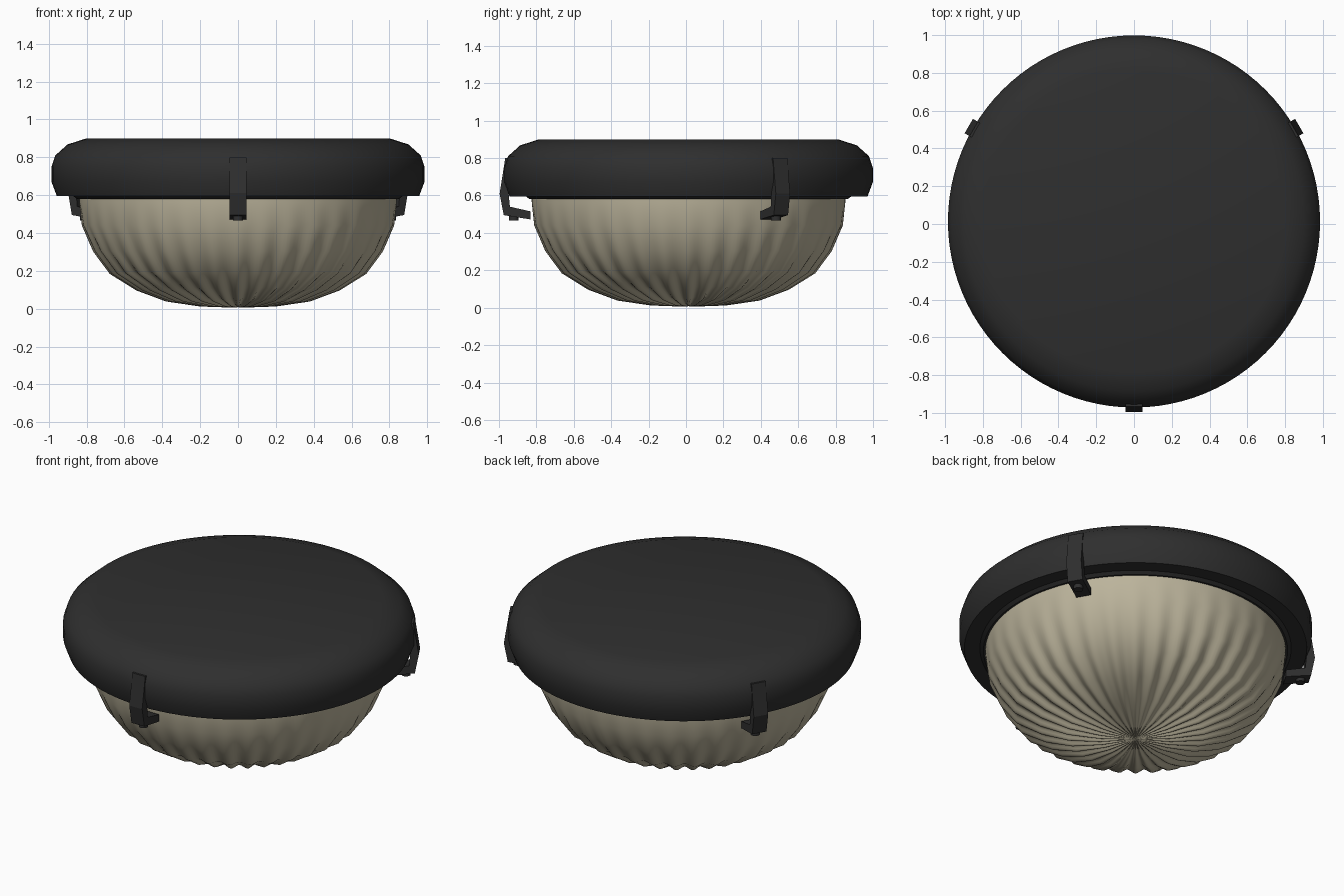
import bpy, bmesh, math
from mathutils import Matrix, Vector

if "Cube" in bpy.data.objects:
    bpy.data.objects.remove(bpy.data.objects["Cube"])

CY = 0.0135  # centre of the round parts in y


def material(name, col):
    m = bpy.data.materials.new(name)
    m.diffuse_color = (*col, 1)
    m.use_nodes = True
    m.node_tree.nodes["Principled BSDF"].inputs["Base Color"].default_value = m.diffuse_color
    return m


black = material("black metal", (0.028, 0.028, 0.028))
glass = material("cream glass", (0.50, 0.455, 0.33))


def finish(name, bm, mat, angle):
    bmesh.ops.remove_doubles(bm, verts=bm.verts, dist=1e-5)
    bmesh.ops.recalc_face_normals(bm, faces=bm.faces)
    me = bpy.data.meshes.new(name)
    bm.to_mesh(me)
    bm.free()
    ob = bpy.data.objects.new(name, me)
    bpy.context.collection.objects.link(ob)
    me.materials.append(mat)
    bpy.ops.object.select_all(action='DESELECT')
    ob.select_set(True)
    bpy.context.view_layer.objects.active = ob
    if angle:
        bpy.ops.object.shade_smooth_by_angle(angle=math.radians(angle))
    return ob


def lathe(name, profile, mat, n, angle, wave=None):
    """Revolve (radius, z) points; wave(a, r, z) gives an outward offset."""
    bm = bmesh.new()
    rings = []
    for r, z in profile:
        ring = []
        for i in range(n):
            a = 2 * math.pi * i / n
            dr, dz = wave(a, r, z) if wave else (0, 0)
            ring.append(bm.verts.new(((r + dr) * math.cos(a), CY + (r + dr) * math.sin(a), z + dz)))
        rings.append(ring)
    for p, q in zip(rings, rings[1:]):
        for i in range(n):
            j = (i + 1) % n
            bm.faces.new((p[i], p[j], q[j], q[i]))
    for ring, (r, z) in ((rings[0], profile[0]), (rings[-1], profile[-1])):
        bm.faces.new(ring)
    return finish(name, bm, mat, angle)


# Ceiling canopy with a stepped lower rim
lathe("canopy", [(0.80, 0.90), (0.90, 0.868), (0.965, 0.81), (0.985, 0.75), (0.985, 0.67),
                 (0.957, 0.595), (0.87, 0.595), (0.85, 0.58), (0.825, 0.58), (0.825, 0.62)],
      black, 96, 35)

# Fluted glass bowl: flutes fade out at the rim and at the pole
RIBS = 36


def flute(a, r, z):
    fade = min(1, r / 0.35) * max(0, min(1, (0.5 - z) / 0.35))
    d = 0.011 * fade * math.cos(RIBS * a)
    s = min(1, r / 0.84)
    return d * s, -d * math.sqrt(1 - s * s)


lathe("glass_bowl", [(0.84, 0.61), (0.838, 0.56), (0.823, 0.44), (0.76, 0.305), (0.67, 0.19),
                     (0.53, 0.105), (0.375, 0.048), (0.2, 0.018), (0.08, 0.010), (0.01, 0.008)],
      glass, RIBS * 8, 60, flute)

# Three bent clips, each with a small screw end below
CLIP = [(0.945, 0.80), (0.98, 0.80), (1.01, 0.61), (0.988, 0.495), (0.845, 0.472),
        (0.845, 0.515), (0.955, 0.54), (0.962, 0.61)]
for k, deg in enumerate((-90, 30, 150)):
    rot = Matrix.Translation((0, CY, 0)) @ Matrix.Rotation(math.radians(deg), 4, 'Z')
    bm = bmesh.new()
    sides = [[bm.verts.new(rot @ Vector((r, w, z))) for r, z in CLIP] for w in (-0.044, 0.044)]
    bm.faces.new(sides[0])
    bm.faces.new(sides[1])
    for i in range(len(CLIP)):
        j = (i + 1) % len(CLIP)
        bm.faces.new((sides[0][i], sides[0][j], sides[1][j], sides[1][i]))
    finish(f"clip_{k + 1}", bm, black, 0)
    bm = bmesh.new()
    bmesh.ops.create_cone(bm, cap_ends=True, segments=16, radius1=0.026, radius2=0.026, depth=0.03,
                          matrix=rot @ Matrix.Translation((0.935, 0, 0.48)))
    finish(f"clip_screw_{k + 1}", bm, black, 40)
